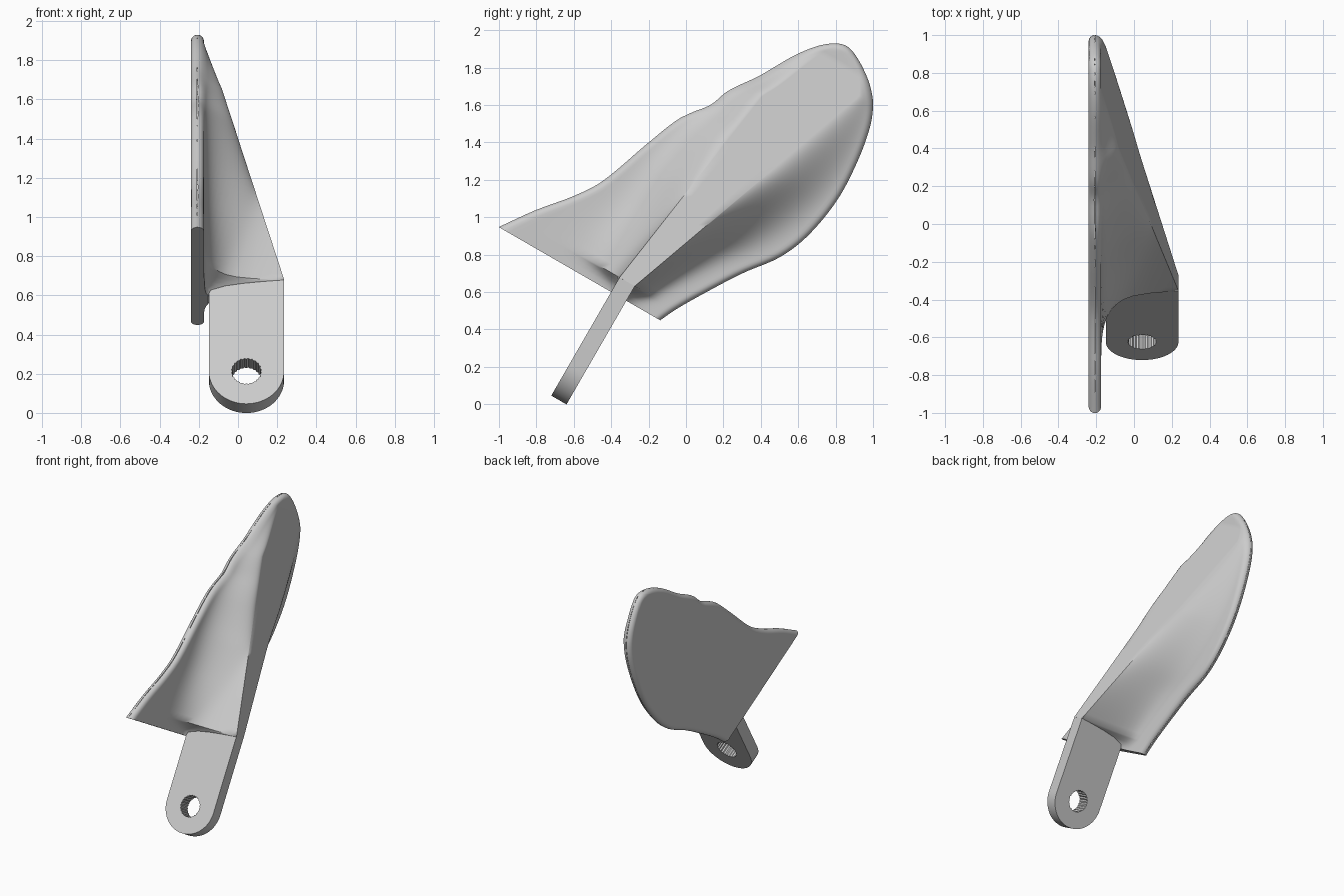
import bpy, bmesh, math
from mathutils import Vector, Matrix

if "Cube" in bpy.data.objects:
    bpy.data.objects.remove(bpy.data.objects["Cube"])

grey = bpy.data.materials.new("light_grey")
grey.use_nodes = True
grey.diffuse_color = (0.6, 0.6, 0.6, 1)
grey.node_tree.nodes["Principled BSDF"].inputs["Base Color"].default_value = (0.6, 0.6, 0.6, 1)

# Tilted frame: u runs along the blade, v across it, x is the thickness
U_DIR = Vector((0, 0.5, 0.866))
V_DIR = Vector((0, 0.866, -0.5))
BASE, NECK, TIP = 0.32, 0.41, 2.088
RIDGE_END = 1.99
MID, RIM = -0.207, 0.033          # plate centre plane and rim radius
STRAP_V = (-0.647, -0.553)

# Blade outline, as (u, v) on each side
UPPER = [(BASE, -1.341), (.5, -1.213), (.66, -1.08), (.806, -.985), (1.112, -.873), (1.29, -.803),
         (1.366, -.754), (1.451, -.687), (1.56, -.645), (1.724, -.534), (1.924, -.418),
         (2.008, -.351), (2.071, -.272), (TIP, -.215)]
LOWER = [(BASE, -.344), (.417, -.298), (.565, -.211), (.756, -.09), (.93, .04), (1.104, .113),
         (1.335, .153), (1.541, .149), (1.763, .114), (1.886, .066), (1.965, .003),
         (2.025, -.072), (2.07, -.15), (TIP, -.215)]


def place(x, u, v):
    return Vector((x, 0, 0)) + U_DIR * u + V_DIR * v


def angle(u):
    return math.asin(max(0, min(1, (u - BASE) / (TIP - BASE))))


def edge(points, u):
    """Smooth cubic through the outline, spaced so the tip is round."""
    a = [angle(p[0]) for p in points]
    v = [p[1] for p in points]
    last = len(a) - 1
    x = angle(u)
    i = max(k for k in range(last) if a[k] <= x or k == 0)

    def slope(k):
        lo, hi = max(k - 1, 0), min(k + 1, last)
        return (v[hi] - v[lo]) / (a[hi] - a[lo])
    h = a[i + 1] - a[i]
    t = (x - a[i]) / h
    return ((1 + 2 * t) * (1 - t) ** 2 * v[i] + t * (1 - t) ** 2 * h * slope(i)
            + t * t * (3 - 2 * t) * v[i + 1] + t * t * (t - 1) * h * slope(i + 1))


def ease(k, n):
    return (0.5 - 0.5 * math.cos(math.pi * k / n)) ** 1.3


# Rows along the blade: a short ramp to the neck, then closer together at the tip
ROWS = 64
start = angle(NECK)
rows = [BASE, .35, .375, .39, .401] + [
    BASE + (TIP - BASE) * math.sin(start + (math.pi / 2 - start) * k / ROWS) for k in range(ROWS + 1)]
rim_lines = []
for points in (UPPER, LOWER):
    stations = [BASE + (TIP - BASE) * math.sin(math.pi / 2 * k / 160) for k in range(161)]
    rim_lines.append([(u, edge(points, u)) for u in stations])


def rim_distance(u, v):
    """Distance to the outline polyline, not counting the cut base."""
    p = Vector((u, v))
    best = 9.0
    for side in rim_lines:
        k = min(range(len(side)), key=lambda j: (side[j][0] - u) ** 2 + (side[j][1] - v) ** 2)
        for m in (k - 1, k):
            if 0 <= m < len(side) - 1:
                a, b = Vector(side[m]), Vector(side[m + 1])
                f = max(0, min(1, (p - a).dot(b - a) / (b - a).length_squared))
                best = min(best, (p - a - (b - a) * f).length)
    return best


# Blade: flat back, rounded rim and a ridge fanning out from the strap
SIDE = 24
bm = bmesh.new()
front, back = [], []
for u in rows:
    va, vb = edge(UPPER, u), edge(LOWER, u)
    grow = max(0, u - NECK)
    along = min(1, grow / (RIDGE_END - NECK))
    gap = 0.17 * (vb - va)
    v1 = max(STRAP_V[0] + 0.144 * grow, va + gap)
    v2 = max(min(STRAP_V[1] + 0.36 * grow, vb - gap), v1)
    height = 0.41 * (1 - along)
    if u < NECK:
        height *= 0.05 + 0.95 * ((u - BASE) / (NECK - BASE)) ** 3
    power = 1.7 + 4.3 * (1 - along) ** 2.5
    wall = 0.55 * max(0, 1 - grow / 0.6)      # steep wall carrying on from the strap
    soft = min(1, grow / 0.9)                 # the shoulders round off towards the tip

    def flank(t, steep):
        s = (1 - steep) * t ** power + steep * t ** 40
        return s * (1 + soft * (1 - s))

    steps = [ease(k, SIDE) for k in range(SIDE)]
    section = [(va + (v1 - va) * t, flank(t, wall)) for t in steps]
    section += [(v1 + (v2 - v1) * k / 6, 1) for k in range(7)]
    section += [(vb + (v2 - vb) * t, flank(t, 0)) for t in reversed(steps)]
    f_row, b_row = [], []
    for v, rise in section:
        d = min(rim_distance(u, v) / RIM, 1)
        r = RIM * math.sqrt(max(0, 1 - (1 - d) ** 2))
        f_row.append(bm.verts.new(place(MID + r + height * rise, u, v)))
        b_row.append(bm.verts.new(place(MID - r, u, v)))
    front.append(f_row)
    back.append(b_row)
for i in range(len(rows) - 1):
    for j in range(len(front[0]) - 1):
        for g in (front, back):
            bm.faces.new((g[i][j], g[i][j + 1], g[i + 1][j + 1], g[i + 1][j]))
for j in range(len(front[0]) - 1):
    bm.faces.new((front[0][j], front[0][j + 1], back[0][j + 1], back[0][j]))
bmesh.ops.remove_doubles(bm, verts=bm.verts[:], dist=0.0004)
bmesh.ops.recalc_face_normals(bm, faces=bm.faces[:])
mesh = bpy.data.meshes.new("blade")
bm.to_mesh(mesh)
bm.free()
blade = bpy.data.objects.new("blade", mesh)

# Mounting strap: rounded end with a fluted bolt hole, filled and extruded from a profile
CX, CU, R = 0.043, -0.128, 0.192
arc = [(CX + R * math.cos(math.pi * k / 32), CU - R * math.sin(math.pi * k / 32)) for k in range(33)]
outer = [(CX + R, NECK)] + arc + [(CX - R, NECK)]
hole = []
for k in range(48):
    radius = 0.077 if k % 2 else 0.072
    hole.append((CX + radius * math.cos(math.tau * k / 48), CU + radius * math.sin(math.tau * k / 48)))
curve = bpy.data.curves.new("strap_profile", 'CURVE')
curve.dimensions = '2D'
curve.fill_mode = 'BOTH'
curve.extrude = (STRAP_V[1] - STRAP_V[0]) / 2
for loop in (outer, hole):
    spline = curve.splines.new('POLY')
    spline.points.add(len(loop) - 1)
    for point, (x, u) in zip(spline.points, loop):
        point.co = (x, u, 0, 1)
    spline.use_cyclic_u = True
profile = bpy.data.objects.new("strap_profile", curve)
bpy.context.collection.objects.link(profile)
bpy.context.view_layer.update()
strap_mesh = bpy.data.meshes.new_from_object(profile.evaluated_get(bpy.context.evaluated_depsgraph_get()))
bpy.data.objects.remove(profile)
frame = Matrix((Vector((1, 0, 0)), U_DIR, -V_DIR)).transposed().to_4x4()
frame.translation = V_DIR * (sum(STRAP_V) / 2)
strap_mesh.transform(frame)
bm = bmesh.new()
bm.from_mesh(strap_mesh)
bmesh.ops.remove_doubles(bm, verts=bm.verts[:], dist=0.0001)
bmesh.ops.recalc_face_normals(bm, faces=bm.faces[:])
bm.to_mesh(strap_mesh)
bm.free()
strap = bpy.data.objects.new("mounting_strap", strap_mesh)

for obj, crease in ((blade, 50), (strap, 30)):
    bpy.context.collection.objects.link(obj)
    obj.data.materials.clear()
    obj.data.materials.append(grey)
    bpy.ops.object.select_all(action='DESELECT')
    obj.select_set(True)
    bpy.context.view_layer.objects.active = obj
    bpy.ops.object.shade_smooth_by_angle(angle=math.radians(crease))
